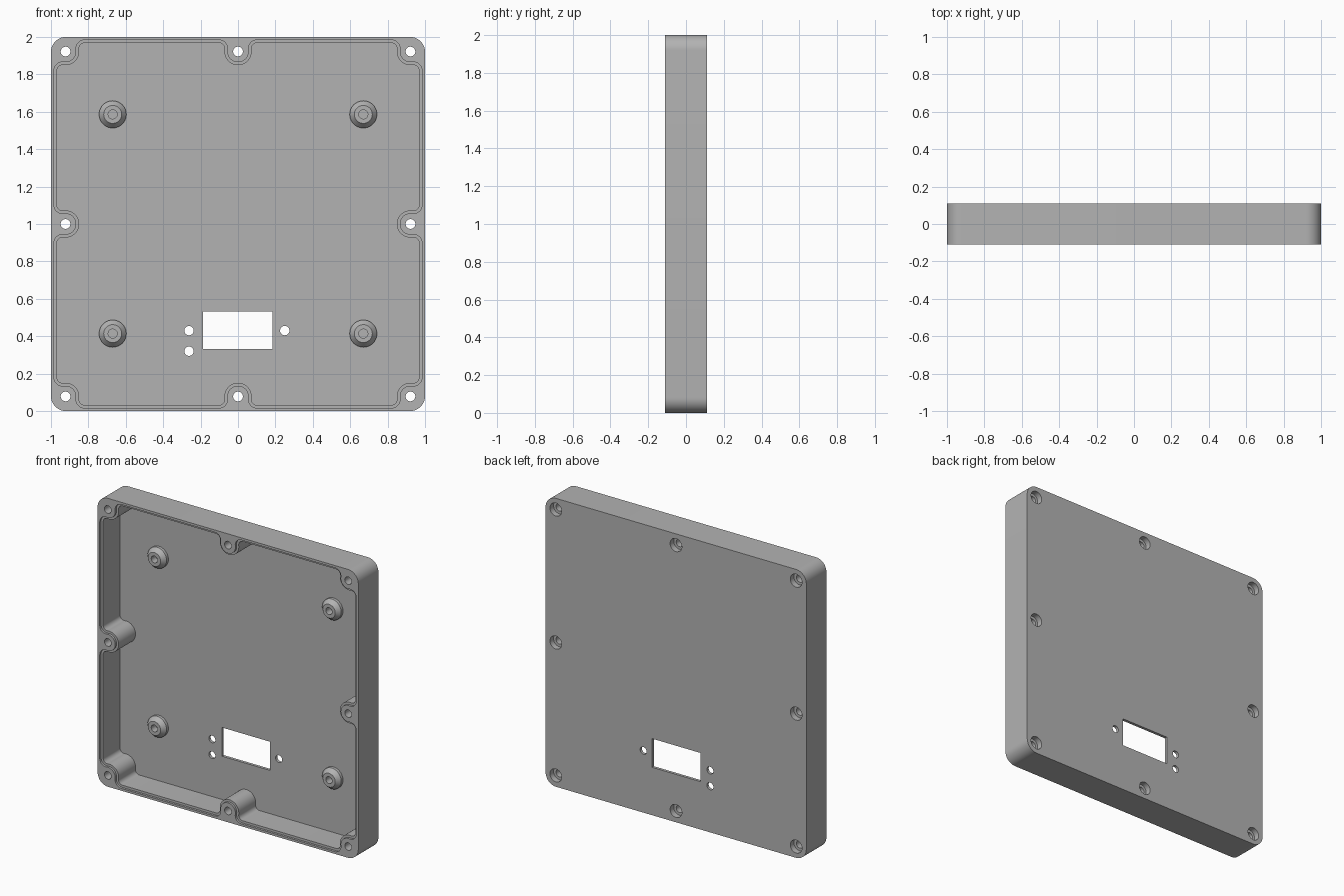
import bpy, bmesh
from math import pi, sin, cos, atan2, sqrt, radians

if "Cube" in bpy.data.objects:
    bpy.data.objects.remove(bpy.data.objects["Cube"], do_unlink=True)

FRONT, BACK, FLOOR = -0.11, 0.11, 0.09   # depth planes
HOLE = 0.922                             # screw distance from the centre
MID = 1.0                                # height of the centre

grey = bpy.data.materials.new("plain grey")
grey.use_nodes = True
grey.diffuse_color = (0.45, 0.45, 0.45, 1)
grey.node_tree.nodes["Principled BSDF"].inputs["Base Color"].default_value = grey.diffuse_color


def finish(name, bm):
    bmesh.ops.recalc_face_normals(bm, faces=bm.faces)
    mesh = bpy.data.meshes.new(name)
    bm.to_mesh(mesh)
    bm.free()
    mesh.materials.append(grey)
    ob = bpy.data.objects.new(name, mesh)
    bpy.context.collection.objects.link(ob)
    return ob


def prism(name, outline, y0, y1):
    """Extrude an x-z outline along y."""
    bm = bmesh.new()
    face = bm.faces.new([bm.verts.new((x, y0, z + MID)) for x, z in outline])
    new = bmesh.ops.extrude_face_region(bm, geom=[face])["geom"]
    for v in new:
        if isinstance(v, bmesh.types.BMVert):
            v.co.y = y1
    return finish(name, bm)


def lathe(name, x, z, profile, n=40):
    """Closed solid turned about y from (radius, y) pairs."""
    bm = bmesh.new()
    rings = [[bm.verts.new((x + r * cos(2 * pi * i / n), y, z + r * sin(2 * pi * i / n)))
              for i in range(n)] for r, y in profile]
    for a, b in zip(rings, rings[1:]):
        for i in range(n):
            j = (i + 1) % n
            bm.faces.new((a[i], a[j], b[j], b[i]))
    bm.faces.new(rings[0])
    bm.faces.new(rings[-1])
    return finish(name, bm)


def arc(cx, cz, r, a0, a1, n=10):
    return [(cx + r * cos(a0 + (a1 - a0) * i / n), cz + r * sin(a0 + (a1 - a0) * i / n))
            for i in range(n + 1)]


def half_lobe(cx, start, grow):
    """Curve round a screw post, then a fillet onto the side wall."""
    wall, post, fillet = 0.968 + grow, 0.073 - grow, 0.03 + grow
    dz = wall - fillet - HOLE
    dx = sqrt((post + fillet) ** 2 - dz ** 2)
    phi = atan2(dz, dx)
    return (arc(cx, HOLE, post, start, phi) +
            arc(cx + dx, wall - fillet, fillet, phi + pi, pi / 2)[1:])


def cavity_outline(grow):
    mid = half_lobe(0, -pi / 2, grow)
    corner = [(2 * HOLE - x, z) for x, z in half_lobe(HOLE, radians(-45), grow)]
    octant = mid + corner[::-1]
    quarter = octant + [(z, x) for x, z in octant[::-1]][1:-1]
    pts = []
    for _ in range(4):
        pts += quarter
        quarter = [(z, -x) for x, z in quarter]
    return pts


def cut(body, cutter):
    mod = body.modifiers.new("cut", "BOOLEAN")
    mod.operation, mod.solver, mod.object = "DIFFERENCE", "EXACT", cutter
    bpy.context.view_layer.objects.active = body
    bpy.ops.object.modifier_apply(modifier=mod.name)
    bpy.data.objects.remove(cutter, do_unlink=True)


def smooth(ob):
    bpy.ops.object.select_all(action="DESELECT")
    ob.select_set(True)
    bpy.context.view_layer.objects.active = ob
    bpy.ops.object.shade_smooth_by_angle(angle=radians(30))


# Rounded tray with a stepped rim
R = 0.08
outline = []
for k, (sx, sz) in enumerate([(1, 1), (-1, 1), (-1, -1), (1, -1)]):
    outline += arc(sx * (1 - R), sz * (1 - R), R, k * pi / 2, (k + 1) * pi / 2, 12)
tray = prism("enclosure_tray", outline, FRONT, BACK)
cut(tray, prism("cavity_cutter", cavity_outline(0), -0.2, FLOOR))
cut(tray, prism("rim_step_cutter", cavity_outline(0.016), -0.2, FRONT + 0.015))

# Counterbored screw holes round the rim
for i in (-1, 0, 1):
    for j in (-1, 0, 1):
        if i or j:
            cut(tray, lathe("screw_cutter", i * HOLE, MID + j * HOLE,
                            [(0.026, -0.2), (0.026, 0.07), (0.045, 0.07), (0.045, 0.2)]))

# Display window and small holes
cut(tray, prism("window_cutter", [(-0.187, -0.668), (0.184, -0.668),
                                  (0.184, -0.469), (-0.187, -0.469)], 0, 0.2))
for x, z in [(-0.262, 0.43), (-0.262, 0.32), (0.25, 0.43)]:
    cut(tray, lathe("small_hole_cutter", x, z, [(0.025, 0), (0.025, 0.2)]))
smooth(tray)

# Mounting bosses on the floor, each with a blind hole
for side, sx in (("left", 1), ("right", -1)):
    for level, sz in (("upper", 1), ("lower", -1)):
        boss = lathe(f"{level}_{side}_boss", sx * 0.67, MID + sz * 0.586,
                     [(0.073, FLOOR + 0.005), (0.073, 0.07), (0.048, 0.04),
                      (0.024, 0.04), (0.024, FLOOR)])
        smooth(boss)
